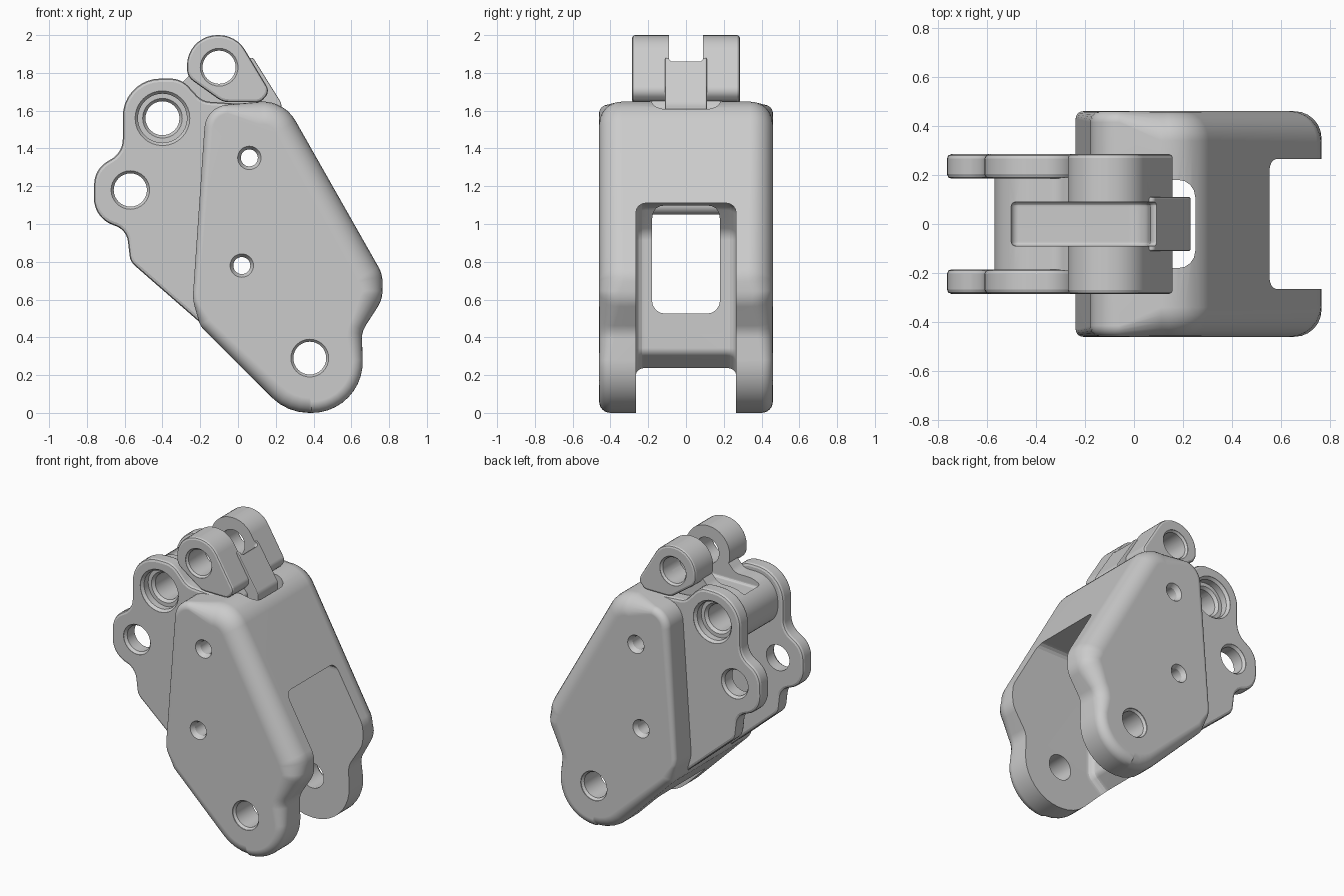
import bpy, bmesh
from math import sin, cos, tan, pi
from mathutils import Vector

if "Cube" in bpy.data.objects:
    bpy.data.objects.remove(bpy.data.objects["Cube"])


def fillet(corners):
    """Rounded polygon: corners (x, z, radius, edge rounding) -> points (Vector, rounding)."""
    out, n = [], len(corners)
    for i, (x, z, r, w) in enumerate(corners):
        p = Vector((x, z))
        a = (Vector(corners[i - 1][:2]) - p).normalized()
        b = (Vector(corners[(i + 1) % n][:2]) - p).normalized()
        half = a.angle(b) / 2
        if r == 0:
            out.append((p, w))
            continue
        c = p + (a + b).normalized() * (r / sin(half))
        s, e = p + a * (r / tan(half)) - c, p + b * (r / tan(half)) - c
        sweep = pi - 2 * half
        steps = max(3, int(sweep / 0.16))
        for k in range(steps + 1):
            t = k / steps * sweep
            out.append((c + (s * sin(sweep - t) + e * sin(t)) / sin(sweep), w))
    return out


def loft(name, rings):
    bm = bmesh.new()
    loops = [[bm.verts.new(v) for v in ring] for ring in rings]
    for a, b in zip(loops, loops[1:]):
        for i in range(len(a)):
            j = (i + 1) % len(a)
            bm.faces.new((a[i], a[j], b[j], b[i]))
    bm.faces.new(loops[0])
    bm.faces.new(loops[-1])
    bmesh.ops.recalc_face_normals(bm, faces=bm.faces)
    if bm.calc_volume(signed=True) < 0:
        bmesh.ops.reverse_faces(bm, faces=bm.faces)
    me = bpy.data.meshes.new(name)
    bm.to_mesh(me)
    bm.free()
    ob = bpy.data.objects.new(name, me)
    bpy.context.collection.objects.link(ob)
    return ob


def body(name, corners, y0, y1, segs=4):
    """Profile in xz extruded from y0 to y1 with rounded rims."""
    pts = fillet(corners)
    n = len(pts)
    area = sum(pts[i - 1][0].cross(pts[i][0]) for i in range(n))
    sign = 1 if area > 0 else -1
    inward = []
    for i in range(n):
        d1 = (pts[i][0] - pts[i - 1][0]).normalized()
        d2 = (pts[(i + 1) % n][0] - pts[i][0]).normalized()
        n1, n2 = [Vector((-d.y, d.x)) * sign for d in (d1, d2)]
        m = (n1 + n2).normalized()
        inward.append(m / max(m.dot(n1), 0.4))
    if not any(w for _, w in pts):
        segs = 0

    def ring(k, y, s):
        a = pi / 2 * k / segs if segs else 0
        res = []
        for (p, w), m in zip(pts, inward):
            q = p + m * w * (1 - cos(a))
            res.append((q.x, y + s * w * (1 - sin(a)), q.y))
        return res
    ks = range(segs + 1)
    return loft(name, [ring(k, y0, 1) for k in reversed(ks)] + [ring(k, y1, -1) for k in ks])


def same(points, w):
    return [(*p, w) for p in points]


def hole(x, z, half, n=32):
    """Bore along y; half lists (y, radius) from the outside inwards."""
    prof = [(-y, r) for y, r in half] + [(y, r) for y, r in reversed(half)]
    return loft("bore_cutter", [[(x + r * cos(2 * pi * i / n), y, z + r * sin(2 * pi * i / n))
                                 for i in range(n)] for y, r in prof])


def cut(ob, cutters):
    bpy.context.view_layer.objects.active = ob
    for c in cutters:
        m = ob.modifiers.new("cut", 'BOOLEAN')
        m.operation, m.solver, m.object = 'DIFFERENCE', 'EXACT', c
        bpy.ops.object.modifier_apply(modifier=m.name)


# outer shell: soft rims on the sloping sides, tight rims on top and left
shell = body("outer_shell", [
    (0.26, 0, 0.28, 0.08), (0.67, 0, 0.27, 0.06), (0.655, 0.43, 0.12, 0.08),
    (0.765, 0.60, 0.15, 0.11), (0.765, 0.735, 0.15, 0.13), (0.24, 1.66, 0.2, 0.12),
    (-0.17, 1.62, 0.13, 0.045), (-0.24, 0.60, 0.2, 0.03), (-0.2, 0.46, 0.1, 0.06)],
    -0.46, 0.46, 6)

# link plates with two lobes, sandwiched between the shell cheeks
plate_shape = [
    (0.05, 0.5, 0), (-0.1, 0.39, 0), (-0.57, 0.80, 0.08), (-0.59, 0.97, 0.1),
    (-0.765, 1.03, 0.15), (-0.76, 1.29, 0.14), (-0.61, 1.38, 0.12), (-0.61, 1.77, 0.2),
    (-0.30, 1.77, 0.13), (-0.19, 1.65, 0.1), (0.1, 1.63, 0)]
plates = [body(nm, same(plate_shape, 0.018), y0, y1, 2) for nm, y0, y1 in
          (("front_link_plate", -0.285, -0.185), ("back_link_plate", 0.185, 0.285))]

# core between the plates, top knuckle and its tab
core = body("link_core", same([
    (-0.57, 1.73, 0.165), (-0.57, 1.39, 0.14), (-0.42, 1.39, 0.1), (-0.15, 1.05, 0.06),
    (0.13, 1.05, 0.05), (0.15, 1.62, 0.03), (0.08, 1.7, 0), (-0.1, 1.84, 0),
    (-0.23, 1.82, 0.02), (-0.31, 1.73, 0.08)], 0), -0.19, 0.19)
knuckle = body("top_knuckle", same([
    (-0.27, 2.0, 0.16), (-0.01, 2.0, 0.16), (0.17, 1.70, 0.05), (0.12, 1.645, 0.05),
    (-0.08, 1.645, 0.1), (-0.27, 1.78, 0.08)], 0.015), -0.285, 0.285, 2)
tab = body("knuckle_tab", same([
    (-0.12, 1.7, 0), (-0.08, 1.88, 0), (0.08, 1.88, 0.02), (0.23, 1.64, 0.06),
    (0.23, 1.4, 0), (0.1, 1.4, 0)], 0.006), -0.11, 0.11, 2)

# cutters: fork slot, inner channel, knuckle gap
slot = body("slot_cutter", same([
    (1.0, 1.11, 0), (0.25, 1.11, 0.1), (0.12, 0.95, 0.1), (0.12, 0.32, 0.05),
    (0.0, 0.22, 0.1), (-0.12, 0.0, 0), (-0.12, -0.3, 0), (1.0, -0.3, 0)], 0.05),
    -0.265, 0.265)
channel = body("channel_cutter", same([
    (-1.0, 0.525, 0), (0.25, 0.525, 0), (0.25, 1.85, 0), (-1.0, 1.85, 0)], 0.07),
    -0.18, 0.18)
gap = body("gap_cutter", same([
    (0.4, 1.86, 0), (0.07, 1.86, 0.03), (0.05, 1.67, 0.08), (-0.5, 1.67, 0.03),
    (-0.53, 2.2, 0), (0.4, 2.2, 0)], 0.02), -0.09, 0.09)

# bores with chamfered or counterbored mouths
small = [(0.5, 0.062), (0.458, 0.062), (0.43, 0.045)]
bores = [hole(0.06, 1.35, small), hole(0.02, 0.78, small)]
fork_bore = hole(0.38, 0.29, [(0.5, 0.1), (0.455, 0.1), (0.44, 0.087)])
lobe_bore = hole(-0.57, 1.18, [(0.4, 0.102), (0.283, 0.102), (0.265, 0.088)])
boss_bore = hole(-0.4, 1.56, [(0.4, 0.145), (0.283, 0.145), (0.265, 0.13),
                              (0.22, 0.13), (0.22, 0.105), (0.20, 0.09)])
knuckle_bore = hole(-0.1, 1.83, [(0.4, 0.1), (0.283, 0.1), (0.27, 0.088)])

cut(shell, [slot, channel, fork_bore] + bores)
for p in plates:
    cut(p, [lobe_bore, boss_bore] + bores)
cut(core, [gap, boss_bore, knuckle_bore] + bores)
cut(knuckle, [gap, knuckle_bore])
cut(tab, [gap, knuckle_bore])

for c in [slot, channel, gap, fork_bore, lobe_bore, boss_bore, knuckle_bore] + bores:
    bpy.data.objects.remove(c)

# smooth shading that keeps flats flat
bpy.ops.object.select_all(action='DESELECT')
for ob in [shell, core, knuckle, tab] + plates:
    ob.select_set(True)
bpy.context.view_layer.objects.active = shell
bpy.ops.object.shade_smooth_by_angle(angle=0.38)
for ob in [shell, core, knuckle, tab] + plates:
    ob.modifiers.new("flat_faces", 'WEIGHTED_NORMAL').keep_sharp = True
